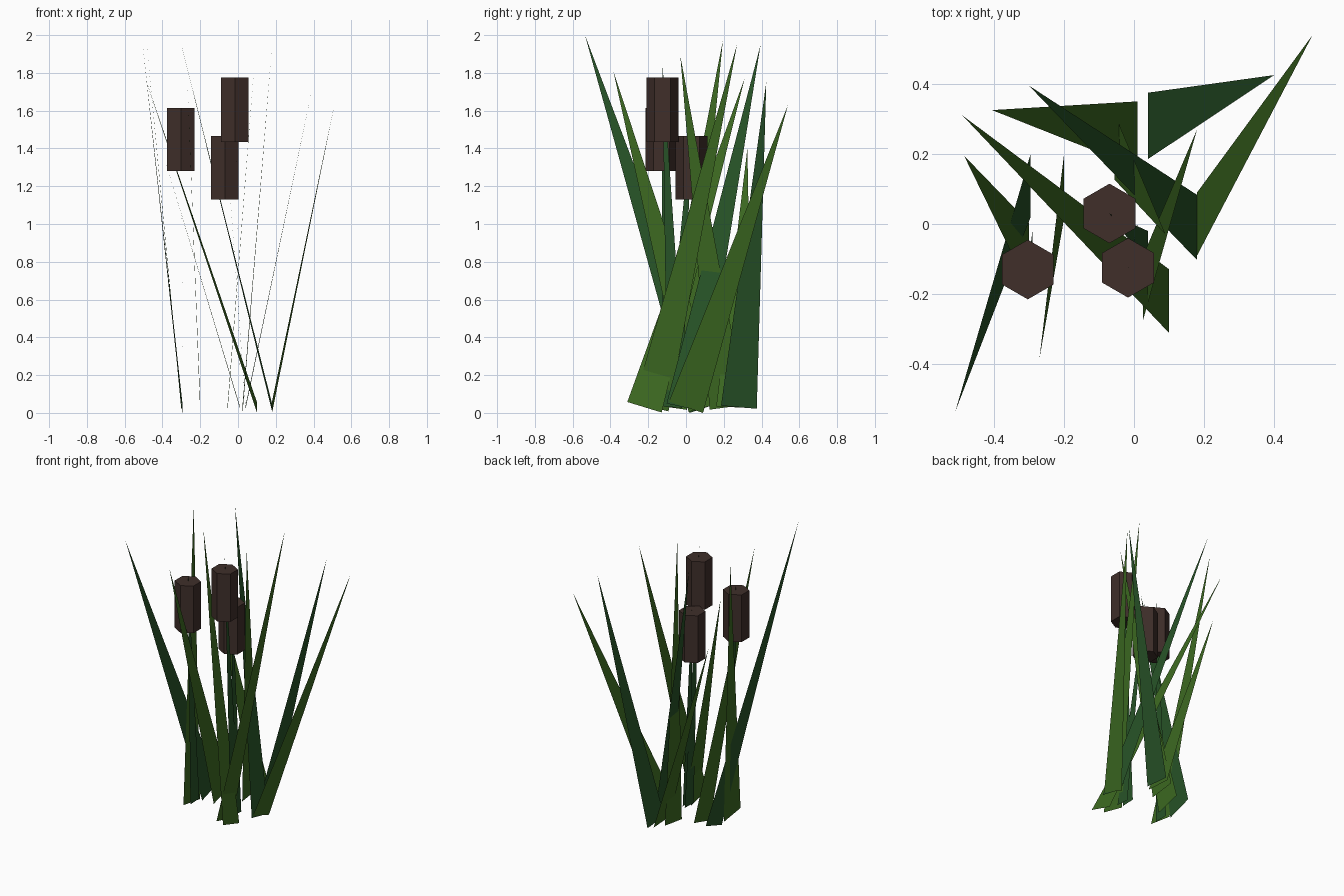
import bpy
from mathutils import Vector

if "Cube" in bpy.data.objects:
    bpy.data.objects.remove(bpy.data.objects["Cube"])


def material(name, rgb):
    m = bpy.data.materials.new(name)
    m.diffuse_color = (*rgb, 1)
    m.use_nodes = True
    m.node_tree.nodes["Principled BSDF"].inputs["Base Color"].default_value = m.diffuse_color
    return m


GREEN = material("leaf_green", (0.045, 0.14, 0.015))
DARK = material("dark_leaf_green", (0.02, 0.085, 0.02))
BROWN = material("seed_head_brown", (0.05, 0.028, 0.023))


def blade(name, x, y, tip, mat, width=0.19):
    """Flat isosceles triangle: base edge square to the line toward the tip."""
    tip = Vector(tip)
    mid = Vector((x, y, 0.03))
    d = tip - mid
    e = Vector((0, d.z, -d.y)).normalized() * width / 2
    me = bpy.data.meshes.new(name)
    me.from_pydata([mid - e, mid + e, tip], [], [(0, 1, 2)])
    me.materials.append(mat)
    ob = bpy.data.objects.new(name, me)
    bpy.context.collection.objects.link(ob)


# Leaves: base x, base centre y, tip, colour
leaves = [
    (0.18, 0.00, (0.51, 0.54, 1.63), GREEN),
    (0.04, 0.28, (0.40, 0.425, 1.75), DARK),
    (0.01, 0.255, (-0.405, 0.325, 1.40), GREEN),
    (0.18, -0.01, (-0.30, 0.395, 1.95), DARK),
    (0.10, -0.22, (-0.49, 0.31, 1.77), GREEN),
    (-0.30, -0.09, (-0.485, 0.195, 1.97), GREEN),
    (-0.295, 0.11, (-0.51, -0.535, 2.00), DARK),
    (-0.20, 0.105, (-0.27, -0.385, 1.81), GREEN),
    (0.025, -0.185, (0.18, 0.27, 1.95), GREEN),
    (-0.055, 0.22, (0.09, -0.03, 1.89), GREEN),
]
for i, (x, y, tip, mat) in enumerate(leaves):
    blade(f"leaf_{i + 1}", x, y, tip, mat)

# Cattails: narrow stem passing through a six-sided seed head
heads = [  # head x, y, bottom z, top z, stem base x, y
    (-0.303, -0.13, 1.28, 1.615, -0.29, -0.07),
    (-0.07, 0.03, 1.13, 1.465, 0.04, -0.07),
    (-0.017, -0.125, 1.435, 1.775, 0.01, -0.05),
]
for i, (x, y, z0, z1, sx, sy) in enumerate(heads):
    blade(f"stem_{i + 1}", sx, sy, (x, y, z1 + 0.08), DARK, 0.1)
    bpy.ops.mesh.primitive_cylinder_add(vertices=6, radius=0.085, depth=z1 - z0,
                                        location=(x, y, (z0 + z1) / 2))
    ob = bpy.context.object
    ob.name = f"seed_head_{i + 1}"
    ob.data.materials.append(BROWN)
